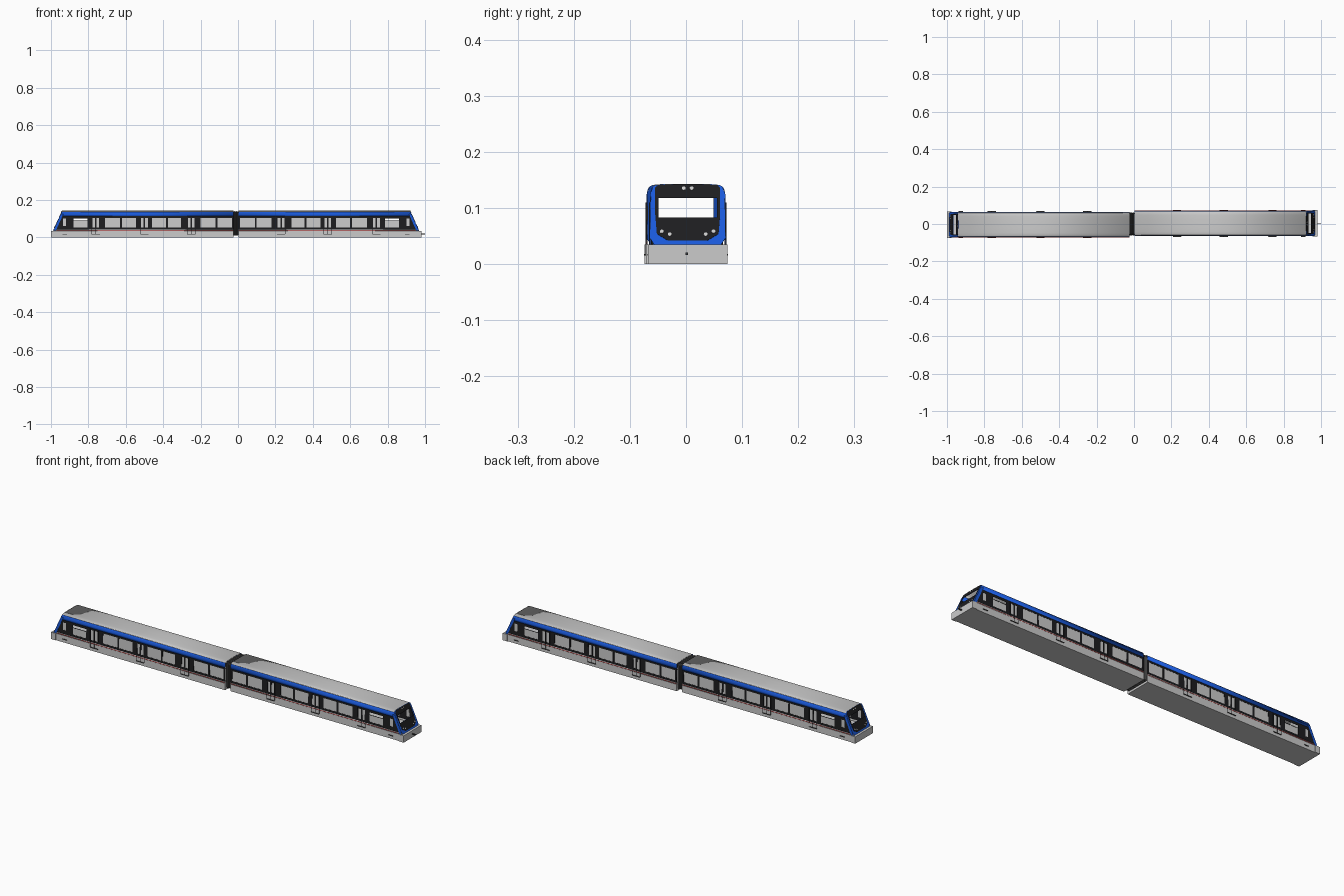
import bpy, bmesh, math
from mathutils import Matrix

if "Cube" in bpy.data.objects:
    bpy.data.objects.remove(bpy.data.objects["Cube"])

CY = 0.003            # sideways offset of each car
X0, X1 = 0.003, 0.968  # inner end and nose foot of the right car
car = []


def material(name, rgb):
    m = bpy.data.materials.new(name)
    m.diffuse_color = (*rgb, 1)
    m.use_nodes = True
    m.node_tree.nodes["Principled BSDF"].inputs["Base Color"].default_value = m.diffuse_color
    return m


BLUE = material("blue", (0.01, 0.10, 0.70))
BLACK = material("black", (0.012, 0.012, 0.014))
DARK = material("dark_grey", (0.045, 0.045, 0.045))
RED = material("red", (0.6, 0.03, 0.03))
LIGHT = material("lamp", (0.8, 0.8, 0.8))


def nose(z):
    return X1 - (z - 0.035) * 0.45


def side(z):
    return 0.067 - max(z - 0.037, 0) * 0.013


def finish(name, bm, mat=None, thick=0, in_car=True, smooth=False):
    bmesh.ops.recalc_face_normals(bm, faces=bm.faces)
    me = bpy.data.meshes.new(name)
    bm.to_mesh(me)
    bm.free()
    ob = bpy.data.objects.new(name, me)
    bpy.context.collection.objects.link(ob)
    if mat:
        me.materials.append(mat)
    if thick:
        mod = ob.modifiers.new("thickness", 'SOLIDIFY')
        mod.thickness, mod.offset = thick, 0
    if smooth:
        bpy.ops.object.select_all(action='DESELECT')
        bpy.context.view_layer.objects.active = ob
        ob.select_set(True)
        bpy.ops.object.shade_smooth_by_angle(angle=math.radians(35))
    if in_car:
        ob.location.y = CY
        car.append(ob)
    return ob


def box(name, xs, ys, zs, mat=None, in_car=True):
    bm = bmesh.new()
    bmesh.ops.create_cube(bm, size=1)
    for v in bm.verts:
        v.co = [r[0] + (c + 0.5) * (r[1] - r[0]) for c, r in zip(v.co, (xs, ys, zs))]
    return finish(name, bm, mat, in_car=in_car)


def sheet(name, outline, holes, place, mat=None, thick=0.001):
    """Flat outline with holes, placed in space by a mapping function."""
    bm = bmesh.new()
    edges = []
    for loop in [outline] + holes:
        vs = [bm.verts.new((a, b, 0)) for a, b in loop]
        edges += [bm.edges.new((vs[i - 1], vs[i])) for i in range(len(vs))]
    bmesh.ops.triangle_fill(bm, edges=edges, use_beauty=True, use_dissolve=False)
    for v in bm.verts:
        v.co = place(v.co.x, v.co.y)
    return finish(name, bm, mat, thick)


def rect(a0, a1, b0, b1):
    return [(a0, b0), (a1, b0), (a1, b1), (a0, b1)]


def strip(name, section, mat=None):
    """Cross-section swept from the inner end to the sloping nose."""
    bm = bmesh.new()
    rows = [(bm.verts.new((X0, y, z)), bm.verts.new((nose(z), y, z))) for y, z in section]
    for a, b in zip(rows, rows[1:]):
        bm.faces.new((a[0], a[1], b[1], b[0]))
    return finish(name, bm, mat, 0.001, smooth=True)


# underframe skirt and wider end block
box("skirt", (X0, 0.975), (-0.068, 0.068), (0, 0.035))
box("end_skirt", (0.955, 0.98), (-0.071, 0.071), (0, 0.035))

# roof
half = [(0.0635, 0.136), (0.061, 0.1385), (0.057, 0.1405), (0.045, 0.1418), (0.02, 0.1425)]
strip("roof", half + [(-y, z) for y, z in reversed(half)])

# window positions along the side
doors = (0.23, 0.48, 0.74)
wide = [(0.012, 0.09), (0.10, 0.18), (0.285, 0.355), (0.365, 0.44),
        (0.525, 0.60), (0.61, 0.69)]
windows = [rect(a, b, 0.053, 0.104) for a, b in wide]
windows += [rect(d + a, d + a + 0.014, 0.053, 0.104) for d in doors for a in (-0.018, 0.004)]
windows.append(rect(0.90, 0.916, 0.062, 0.1))
cab_window = rect(0.785, 0.86, 0.053, 0.101)

for s, tag in ((-1, "front"), (1, "rear")):
    # sides: lower panel, red line, window band, panes
    strip(tag + "_lower_panel", [(s * side(z), z) for z in (0.033, 0.044)])
    box(tag + "_red_line", (X0, 0.95), sorted((s * 0.0665, s * 0.0683)), (0.037, 0.0395), RED)
    z0, z1 = 0.043, 0.114
    sheet(tag + "_window_band",
          [(X0, z0), (nose(z0), z0), (nose(z1), z1), (X0, z1)],
          windows + [cab_window], lambda x, z: (x, s * side(z), z), BLACK)
    for w in windows + [rect(0.785, 0.86, 0.053, 0.088)]:
        sheet(tag + "_pane", w, [], lambda x, z: (x, s * (side(z) - 0.0008), z))
    box(tag + "_cab_window_bar", (0.785, 0.86), sorted((s * 0.0655, s * 0.0672)),
        (0.087, 0.089), BLACK)
    # blue cantrail and corner pillar
    strip(tag + "_blue_cantrail", [(s * y, z) for y, z in
          ((side(0.113) + 0.0004, 0.113), (0.066, 0.124), (0.0655, 0.130), (0.0635, 0.136))], BLUE)
    sheet(tag + "_blue_pillar",
          [(nose(0.036) - 0.014, 0.036), (nose(0.036), 0.036),
           (nose(0.125), 0.125), (nose(0.125) - 0.014, 0.125)],
          [], lambda x, z: (x, s * (side(z) + 0.0006), z), BLUE)
    # door leaves, steps and grab rails
    for d in doors:
        for e in (-0.022, 0, 0.022):
            box(tag + "_door_seam", (d + e - 0.0008, d + e + 0.0008),
                sorted((s * 0.066, s * 0.0688)), (0.018, 0.11), BLACK)
    for d, w in [(d, 0.022) for d in doors] + [(0.905, 0.012)]:
        box(tag + "_step", (d - w, d + w), sorted((s * 0.067, s * 0.0715)),
            (0.015, 0.018), DARK)

# nose: blue surround with black mask, both open at the windscreen
screen = rect(-0.052, 0.052, 0.083, 0.118)
frame = [(0.067, 0.046), (0.0655, 0.128), (0.062, 0.1375), (0.056, 0.141), (0.02, 0.1425)]
frame += [(-y, z) for y, z in reversed(frame)] + [(-0.06, 0.035), (0.06, 0.035)]
sheet("blue_nose_surround", frame, [screen], lambda y, z: (nose(z), y, z), BLUE)
mask = [(0.055, 0.054), (0.058, 0.09), (0.058, 0.136), (0.053, 0.1405), (0.02, 0.1425)]
mask += [(-y, z) for y, z in reversed(mask)] + [(-0.035, 0.042), (0.035, 0.042)]
sheet("black_nose_mask", mask, [screen], lambda y, z: (nose(z) + 0.0012, y, z), BLACK)

# lamps
for s in (-1, 1):
    for y, z in ((0.046, 0.058), (0.032, 0.053), (0.007, 0.135)):
        bm = bmesh.new()
        bmesh.ops.create_cone(bm, cap_ends=True, segments=16, radius1=0.0035, radius2=0.0035,
                              depth=0.002,
                              matrix=Matrix.Translation((nose(z) + 0.002, s * y, z))
                              @ Matrix.Rotation(math.radians(66), 4, 'Y'))
        finish("lamp", bm, LIGHT)

# second car is the first turned half round about the gangway
turn = (Matrix.Translation((-0.01, 0, 0)) @ Matrix.Rotation(math.pi, 4, 'Z')
        @ Matrix.Translation((0.01, 0, 0)))
bpy.context.view_layer.update()
for ob in list(car):
    twin = ob.copy()
    twin.name = ob.name + "_second_car"
    twin.matrix_world = turn @ ob.matrix_world
    bpy.context.collection.objects.link(twin)


# gangway bellows: ribbed open tube
def ring(grow):
    w, t, b = 0.059 + grow, 0.137 + grow, 0.012 - grow
    return [(-w, b), (w, b), (w, t - 0.012), (w - 0.01, t), (-w + 0.01, t), (-w, t - 0.012)]


bm = bmesh.new()
rows = []
for i in range(9):
    rows.append([bm.verts.new((-0.025 + i * 0.00375, y, z))
                 for y, z in ring(0.003 if i % 2 == 0 else 0)])
for a, b in zip(rows, rows[1:]):
    for i in range(6):
        bm.faces.new((a[i - 1], a[i], b[i], b[i - 1]))
finish("gangway_bellows", bm, DARK, 0.001, in_car=False)

# coupler bar
box("coupler", (0.978, 1.0), (-0.001, 0.004), (0.016, 0.021), DARK, in_car=False)
